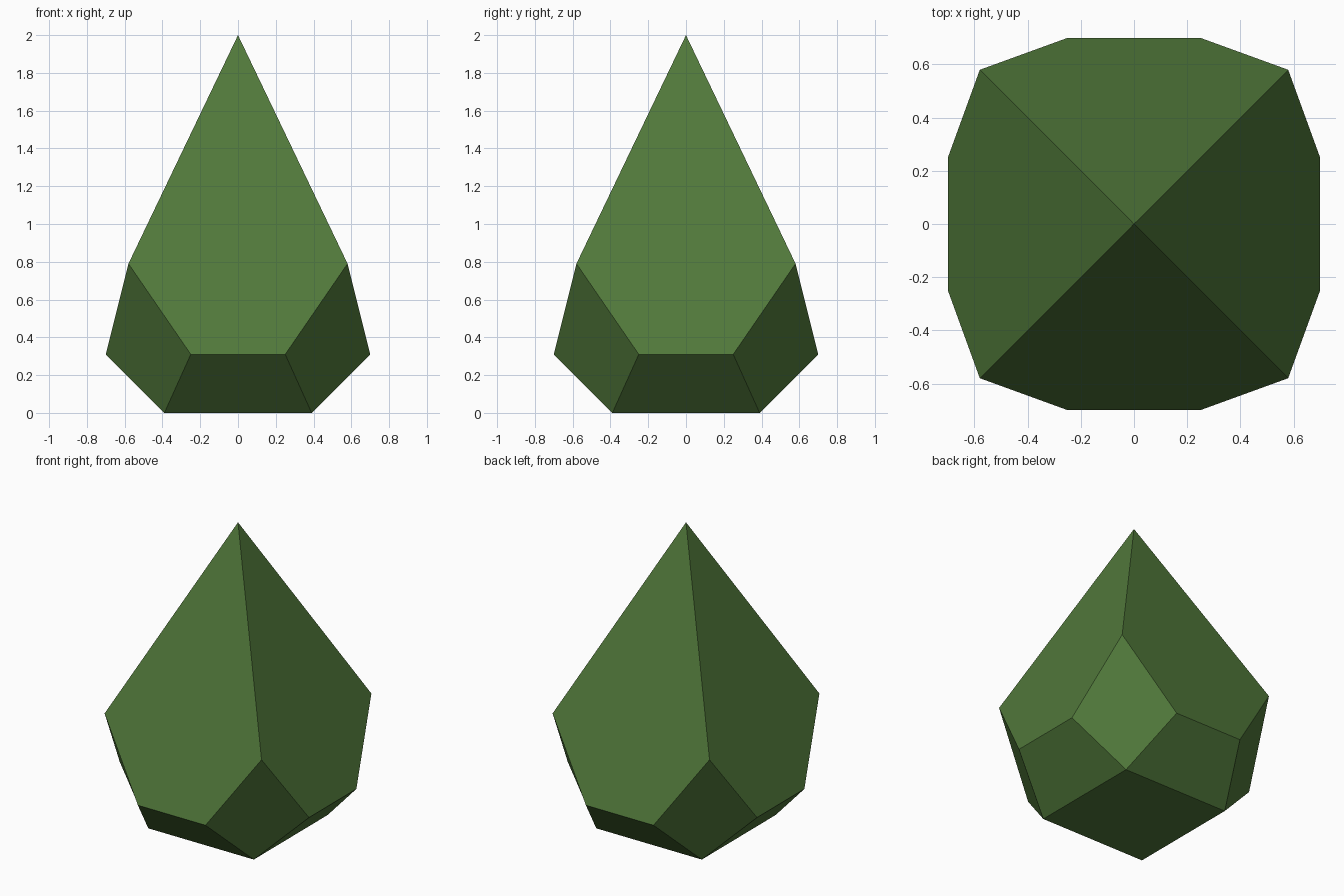
import bpy
import bmesh
from mathutils import Matrix, Vector

if "Cube" in bpy.data.objects:
    bpy.data.objects.remove(bpy.data.objects["Cube"])

green = bpy.data.materials.new("leaf green")
green.diffuse_color = (0.082, 0.19, 0.043, 1.0)
green.use_nodes = True
green.node_tree.nodes["Principled BSDF"].inputs["Base Color"].default_value = green.diffuse_color

bm = bmesh.new()


def ring(x, y, z):
    """Four vertices, a quarter turn apart, starting from (x, y, z)."""
    return [bm.verts.new(Matrix.Rotation(i * 1.5707963268, 3, 'Z') @ Vector((x, y, z)))
            for i in range(4)]


# Tip, widest corners, lower girdle (left and right of each side) and base
tip = bm.verts.new((0, 0, 2))
corner = ring(0.58, -0.58, 0.79)
left = ring(-0.25, -0.70, 0.31)
right = ring(0.25, -0.70, 0.31)
base = ring(0.39, -0.39, 0)

# Facets repeated round the four sides
for i in range(4):
    p, n = (i - 1) % 4, (i + 1) % 4
    bm.faces.new((tip, corner[p], left[i], right[i], corner[i]))   # tall side
    bm.faces.new((left[i], base[p], base[i], right[i]))            # lower side
    bm.faces.new((corner[i], right[i], base[i], left[n]))          # corner kite
bm.faces.new(base[::-1])

bmesh.ops.recalc_face_normals(bm, faces=bm.faces[:])
mesh = bpy.data.meshes.new("faceted_drop")
bm.to_mesh(mesh)
bm.free()
mesh.materials.append(green)
drop = bpy.data.objects.new("faceted_drop", mesh)
bpy.context.collection.objects.link(drop)
